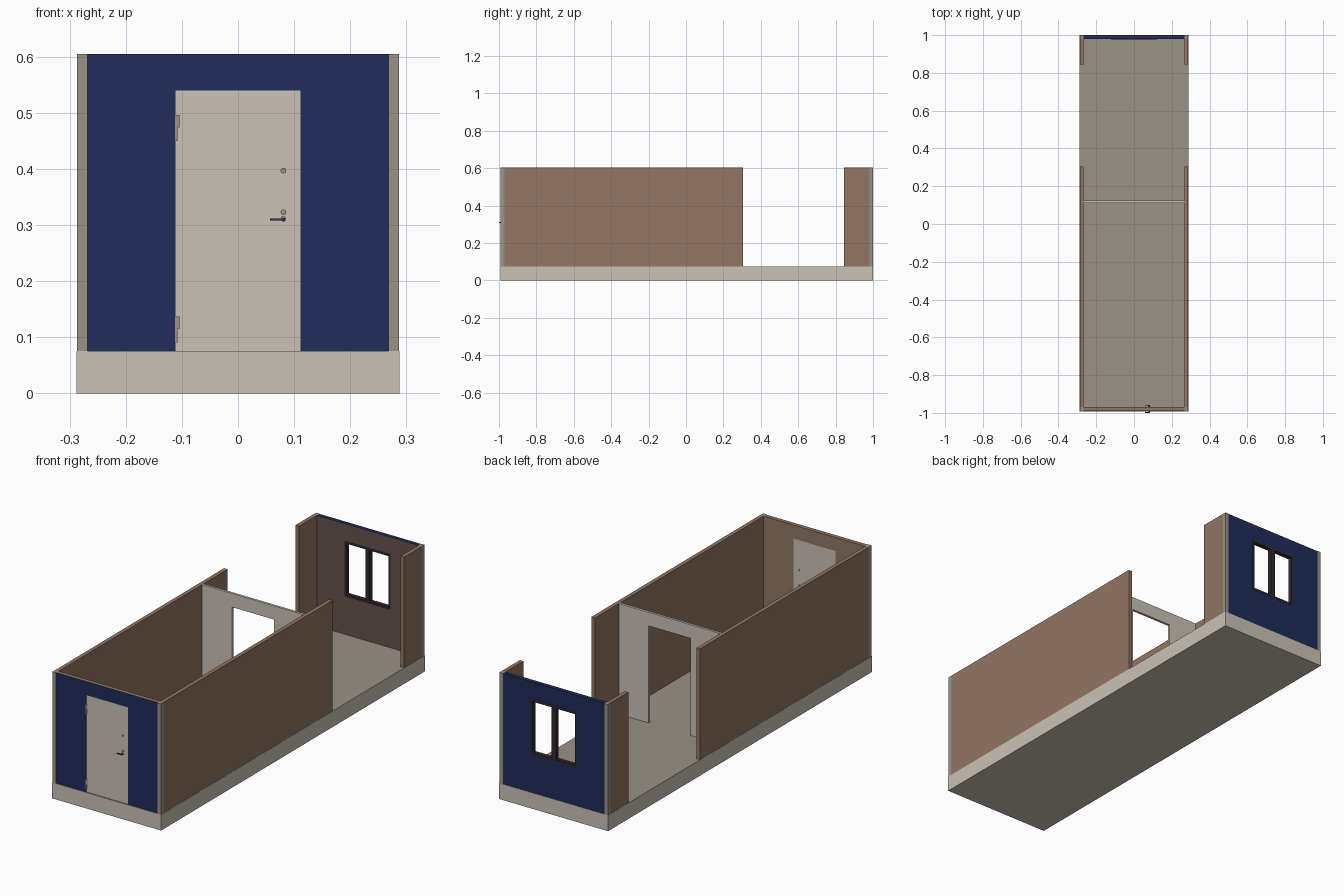
import bpy, bmesh
from mathutils import Matrix, Vector

if "Cube" in bpy.data.objects:
    bpy.data.objects.remove(bpy.data.objects["Cube"])


def material(name, r, g, b):
    """Flat colour from 0-255 screen values, stored as linear."""
    col = [((c / 255 + 0.055) / 1.055) ** 2.4 for c in (r, g, b)] + [1.0]
    m = bpy.data.materials.new(name)
    m.use_nodes = True
    m.diffuse_color = col
    m.node_tree.nodes["Principled BSDF"].inputs["Base Color"].default_value = col
    return m


BEIGE = material("light beige", 202, 194, 183)
TAUPE = material("taupe", 154, 146, 135)
BROWN = material("brown", 146, 118, 100)
DARK_BROWN = material("dark brown", 101, 84, 80)
NAVY = material("navy", 33, 44, 90)
FRAME = material("dark frame", 48, 41, 46)
METAL = material("dark metal", 55, 54, 54)


def finish(name, bm, mats, rule=None):
    bmesh.ops.recalc_face_normals(bm, faces=bm.faces[:])
    for f in bm.faces:
        f.normal_update()
        f.material_index = rule(f.normal) if rule else 0
    mesh = bpy.data.meshes.new(name)
    bm.to_mesh(mesh)
    bm.free()
    for m in mats:
        mesh.materials.append(m)
    ob = bpy.data.objects.new(name, mesh)
    bpy.context.collection.objects.link(ob)
    return ob


def box(name, x, y, z, mats, rule=None):
    bm = bmesh.new()
    size = Vector((x[1] - x[0], y[1] - y[0], z[1] - z[0]))
    mid = Vector((sum(x), sum(y), sum(z))) / 2
    bmesh.ops.create_cube(bm, size=1, matrix=Matrix.Translation(mid) @ Matrix.Diagonal(size).to_4x4())
    return finish(name, bm, mats, rule)


def panel(name, polygons, y, mats, rule=None):
    """Extrude outlines given in (x, z) from y[0] to y[1]."""
    bm = bmesh.new()
    verts = {}
    for poly in polygons:
        for p in poly:
            if p not in verts:
                verts[p] = bm.verts.new((p[0], y[0], p[1]))
        bm.faces.new([verts[p] for p in poly])
    ext = bmesh.ops.extrude_face_region(bm, geom=bm.faces[:], use_keep_orig=True)
    new = [v for v in ext["geom"] if isinstance(v, bmesh.types.BMVert)]
    bmesh.ops.translate(bm, verts=new, vec=(0, y[1] - y[0], 0))
    return finish(name, bm, mats, rule)


def rect(x, z):
    return [(x[0], z[0]), (x[1], z[0]), (x[1], z[1]), (x[0], z[1])]


def ring(outer, inner):
    """Four quads between two rectangles."""
    return [[outer[i], outer[(i + 1) % 4], inner[(i + 1) % 4], inner[i]] for i in range(4)]


def disc(name, x, y, z, radius, depth, mat):
    bm = bmesh.new()
    bmesh.ops.create_cone(bm, cap_ends=True, segments=20, radius1=radius, radius2=radius, depth=depth,
                          matrix=Matrix.Translation((x, y, z)) @ Matrix.Rotation(1.5708, 4, "X"))
    return finish(name, bm, [mat])


HALF, INNER = 0.288, 0.268
FLOOR, TOP = 0.076, 0.605
FRONT, BACK = -0.992, 1.0
DOOR, DOOR_TOP = 0.111, 0.54

# Foundation with a darker floor surface
box("foundation", (-HALF, HALF), (FRONT, BACK), (0, FLOOR), [BEIGE, TAUPE],
    lambda n: 1 if n.z > 0.5 else 0)

# Long side walls with a wide gap, and corner posts
for side, s in (("left", 1), ("right", -1)):
    x = tuple(sorted((s * INNER, s * (HALF - 0.001))))
    box(side + "_front_side_wall", x, (-0.97, 0.305), (FLOOR, TOP), [BROWN])
    box(side + "_back_side_wall", x, (0.845, 0.98), (FLOOR, TOP), [BROWN])
    box(side + "_front_post", x, (FRONT, -0.97), (FLOOR, TOP), [TAUPE])
    box(side + "_back_post", x, (0.98, BACK), (FLOOR, TOP), [TAUPE])

# Walls with a doorway
doorway = [(-INNER, FLOOR), (-DOOR, FLOOR), (-DOOR, DOOR_TOP), (DOOR, DOOR_TOP),
           (DOOR, FLOOR), (INNER, FLOOR), (INNER, TOP), (-INNER, TOP)]
panel("front_wall", [doorway], (-0.989, -0.969), [BROWN, NAVY],
      lambda n: 1 if n.y < -0.5 else 0)
panel("partition", [doorway], (0.112, 0.124), [BEIGE])

# Back wall with a two-light window
hole = rect((-0.122, 0.122), (0.257, 0.523))
panel("back_wall", ring(rect((-INNER, INNER), (FLOOR, TOP)), hole), (0.979, 0.998),
      [DARK_BROWN, NAVY], lambda n: 1 if n.y > 0.5 or n.z > 0.5 else 0)
panel("window_frame", ring(hole, rect((-0.112, 0.112), (0.268, 0.512))), (0.978, 0.999), [FRAME])
box("window_mullion", (-0.011, 0.011), (0.978, 0.999), (0.268, 0.512), [FRAME])

# Door leaf
box("door", (-DOOR, DOOR), (-0.987, -0.971), (FLOOR, DOOR_TOP), [BEIGE])

# Hinges: a barrel below and a leaf plate above
for name, z in (("lower", 0.115), ("upper", 0.474)):
    box(name + "_hinge_barrel", (-0.112, -0.108), (-0.991, -0.987), (z - 0.024, z + 0.022), [TAUPE])
    box(name + "_hinge_plate", (-0.112, -0.104), (-0.990, -0.987), (z, z + 0.022), [TAUPE])

# Locks and lever handles on both faces of the door
for face, y, out in (("outer", -0.987, -1), ("inner", -0.971, 1)):
    disc(face + "_upper_lock", 0.081, y + out * 0.001, 0.397, 0.005, 0.004, TAUPE)
    disc(face + "_lower_lock", 0.081, y + out * 0.001, 0.323, 0.005, 0.004, TAUPE)
    disc(face + "_handle_rose", 0.081, y + out * 0.001, 0.311, 0.005, 0.004, TAUPE)
    disc(face + "_handle_spindle", 0.081, y + out * 0.006, 0.31, 0.003, 0.012, METAL)
    box(face + "_handle_lever", (0.057, 0.084), tuple(sorted((y + out * 0.009, y + out * 0.013))),
        (0.308, 0.312), [METAL])
